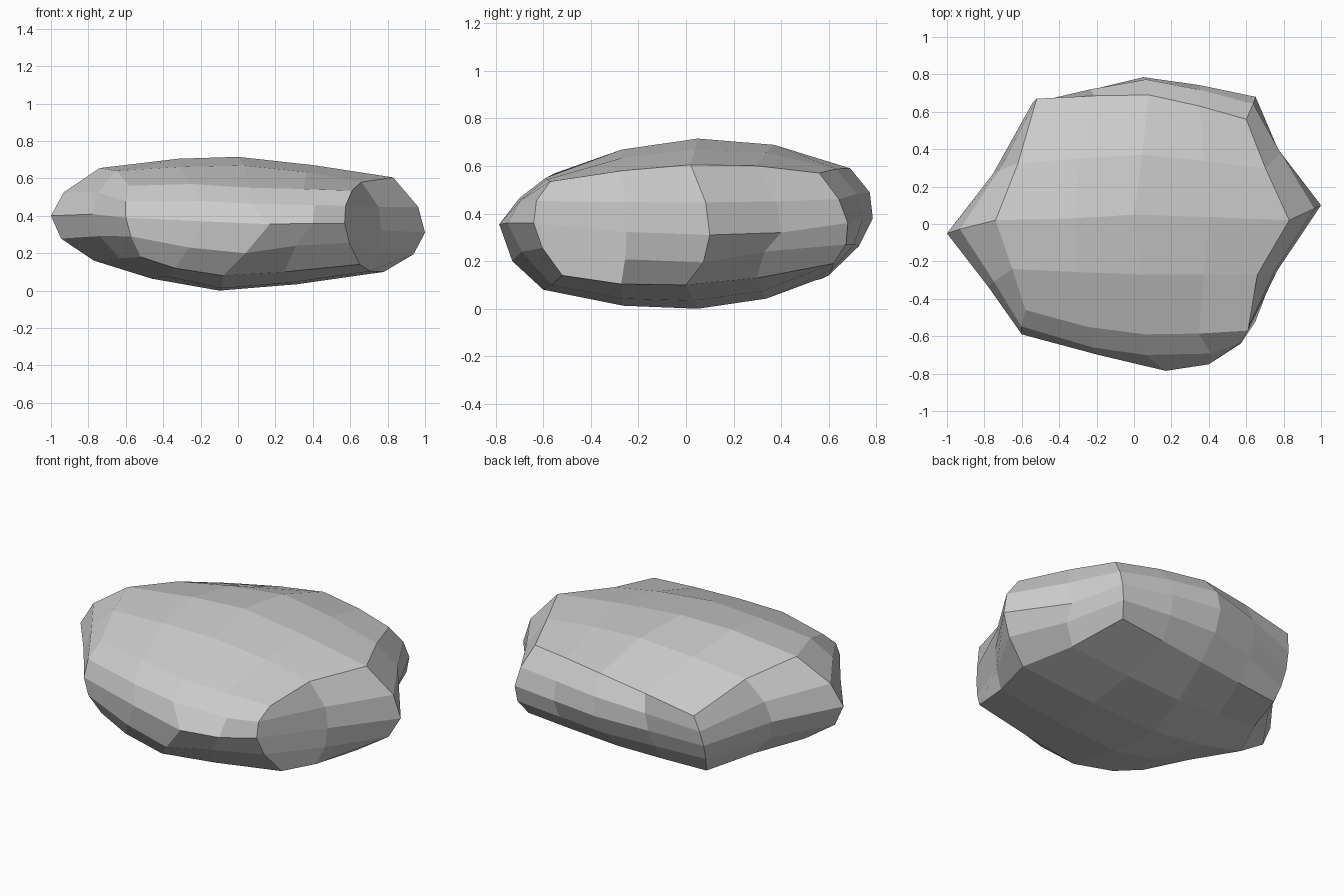
import bpy, bmesh
from mathutils import Vector

if "Cube" in bpy.data.objects:
    bpy.data.objects.remove(bpy.data.objects["Cube"])

# Coarse 3x3x3 control cage of the rock: layers bottom to top, rows front to back, points left to right
CAGE = [
    [[(-.52, -.54, .18), (-.08, -.60, .08), (.65, -.52, .14)],
     [(-.77, -.02, .16), (-.10, .05, .00), (.78, .00, .10)],
     [(-.52, .55, .12), (.03, .60, .14), (.60, .62, .19)]],
    [[(-.60, -.59, .39), (.17, -.785, .355), (.57, -.64, .36)],
     [(-1.0, -.05, .40), None, (1.0, .10, .31)],
     [(-.55, .62, .30), (.05, .785, .38), (.65, .68, .36)]],
    [[(-.58, -.46, .56), (.06, -.59, .55), (.61, -.57, .535)],
     [(-.74, .02, .655), (.00, .05, .715), (.83, .02, .605)],
     [(-.52, .67, .49), (.08, .69, .59), (.60, .56, .57)]],
]
# How much each axis of subdivision rounds out the x, y, z coordinates
BULGE = [Vector((1, .3, .5)), Vector((-.2, 1, 1)), Vector((1, 1, 1))]
# Chipped spots that leave the rounded shape
CHIPS = {
    (1, 2, 4): (-.32, .03, .705), (4, 1, 4): (.66, -.27, .58),
    (1, 0, 1): (-.26, -.67, .23), (1, 0, 2): (-.19, -.70, .37),
    (1, 0, 3): (-.22, -.66, .48), (1, 0, 4): (-.25, -.55, .57),
    (2, 0, 1): (.04, -.73, .20), (3, 0, 1): (.31, -.69, .24),
    (3, 0, 2): (.40, -.75, .36), (2, 0, 3): (.06, -.70, .465),
    (4, 3, 2): (.77, .40, .32), (4, 3, 1): (.75, .33, .24),
}

pts = {(2 * i, 2 * j, 2 * k): Vector(p)
       for k, layer in enumerate(CAGE)
       for j, row in enumerate(layer)
       for i, p in enumerate(row) if p}

# Refine the cage to a 4x4 grid per side, one axis at a time
for axis in range(3):
    new = {}
    for key, a in pts.items():
        if key[axis]:
            continue
        mid, end = list(key), list(key)
        mid[axis], end[axis] = 2, 4
        b, c = pts.get(tuple(mid)), pts.get(tuple(end))
        if b is None or c is None:
            continue
        bend = (2 * b - a - c) / 8
        bump = Vector([bend[n] * BULGE[axis][n] for n in range(3)])
        for pos, p in ((1, (a + b) / 2 + bump), (3, (b + c) / 2 + bump)):
            q = list(key)
            q[axis] = pos
            new[tuple(q)] = p
    pts.update(new)
pts.update({key: Vector(p) for key, p in CHIPS.items()})

# Skin the six sides with quads
bm = bmesh.new()
verts = {key: bm.verts.new(p) for key, p in pts.items() if 0 in key or 4 in key}
for axis in range(3):
    u, v = (axis + 1) % 3, (axis + 2) % 3
    for side in (0, 4):
        for i in range(4):
            for j in range(4):
                quad = []
                for du, dv in ((0, 0), (1, 0), (1, 1), (0, 1)):
                    q = [0, 0, 0]
                    q[axis], q[u], q[v] = side, i + du, j + dv
                    quad.append(verts[tuple(q)])
                bm.faces.new(quad)
bmesh.ops.recalc_face_normals(bm, faces=bm.faces)

mesh = bpy.data.meshes.new("rock")
bm.to_mesh(mesh)
bm.free()
rock = bpy.data.objects.new("rock", mesh)
bpy.context.collection.objects.link(rock)
